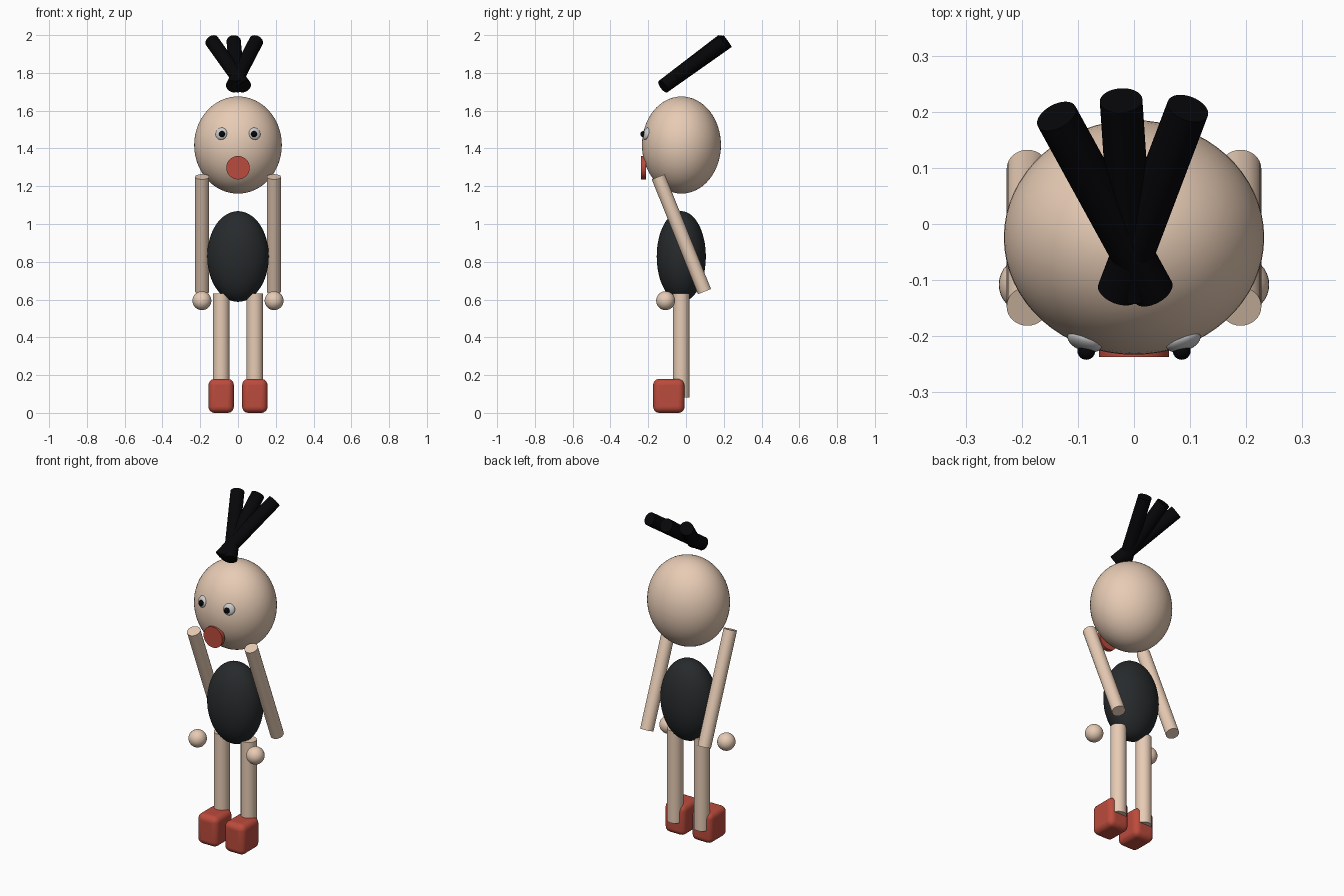
import bpy
from math import radians
from mathutils import Vector

if "Cube" in bpy.data.objects:
    bpy.data.objects.remove(bpy.data.objects["Cube"])


def material(name, rgb):
    m = bpy.data.materials.new(name)
    m.diffuse_color = (*rgb, 1)
    m.use_nodes = True
    m.node_tree.nodes["Principled BSDF"].inputs["Base Color"].default_value = m.diffuse_color
    return m


SKIN = material("skin", (0.80, 0.60, 0.46))
RED = material("red", (0.50, 0.07, 0.045))
DARK = material("dark_cloth", (0.02, 0.023, 0.025))
BLACK = material("black", (0.002, 0.002, 0.003))


def finish(name, mat):
    ob = bpy.context.object
    ob.name = name
    if mat:
        ob.data.materials.append(mat)
    bpy.ops.object.shade_smooth_by_angle(angle=radians(40))
    return ob


def ellipsoid(name, centre, radii, mat=None, rot=(0, 0, 0), seg=48):
    bpy.ops.mesh.primitive_uv_sphere_add(segments=seg, ring_count=seg // 2,
                                         location=centre, rotation=rot)
    bpy.context.object.scale = radii
    return finish(name, mat)


def rod(name, a, b, radius, mat):
    a, b = Vector(a), Vector(b)
    d = b - a
    bpy.ops.mesh.primitive_cylinder_add(vertices=32, radius=radius, depth=d.length,
                                        location=(a + b) / 2,
                                        rotation=d.to_track_quat('Z', 'Y').to_euler())
    return finish(name, mat)


# Head, torso and mouth
ellipsoid("head", (0, -0.024, 1.418), (0.232, 0.209, 0.257), SKIN, seg=64)
ellipsoid("torso", (0, -0.025, 0.828), (0.163, 0.13, 0.24), DARK, seg=64)
rod("mouth", (0, -0.213, 1.298), (0, -0.237, 1.298), 0.062, RED)

for s, side in ((-1, "left"), (1, "right")):
    # Eye and pupil
    ellipsoid("eye_" + side, (s * 0.088, -0.209, 1.478), (0.032, 0.016, 0.033),
              None, (radians(-15), 0, radians(s * 20)), 32)
    ellipsoid("pupil_" + side, (s * 0.085, -0.226, 1.476), (0.016,) * 3, BLACK, seg=24)
    # Arm and hand
    rod("arm_" + side, (s * 0.19, -0.147, 1.25), (s * 0.19, 0.098, 0.642), 0.037, SKIN)
    ellipsoid("hand_" + side, (s * 0.191, -0.108, 0.594), (0.05,) * 3, SKIN, seg=32)
    # Leg
    rod("leg_" + side, (s * 0.089, -0.025, 0.082), (s * 0.089, -0.025, 0.632), 0.044, SKIN)
    # Rounded foot block
    bpy.ops.mesh.primitive_cube_add(size=1, location=(s * 0.089, -0.091, 0.09))
    foot = bpy.context.object
    foot.scale = (0.134, 0.166, 0.18)
    bpy.ops.object.transform_apply(location=False, rotation=False, scale=True)
    bevel = foot.modifiers.new("rounding", 'BEVEL')
    bevel.width = 0.033
    bevel.segments = 6
    finish("foot_" + side, RED)

# Three crossing hair tufts
for i, (x0, x1, y1) in enumerate(((0.034, -0.138, 0.192), (0.0, -0.023, 0.22),
                                  (-0.028, 0.096, 0.206))):
    rod(f"hair_tuft_{i + 1}", (x0, -0.121, 1.728), (x1, y1, 1.968), 0.038, BLACK)
